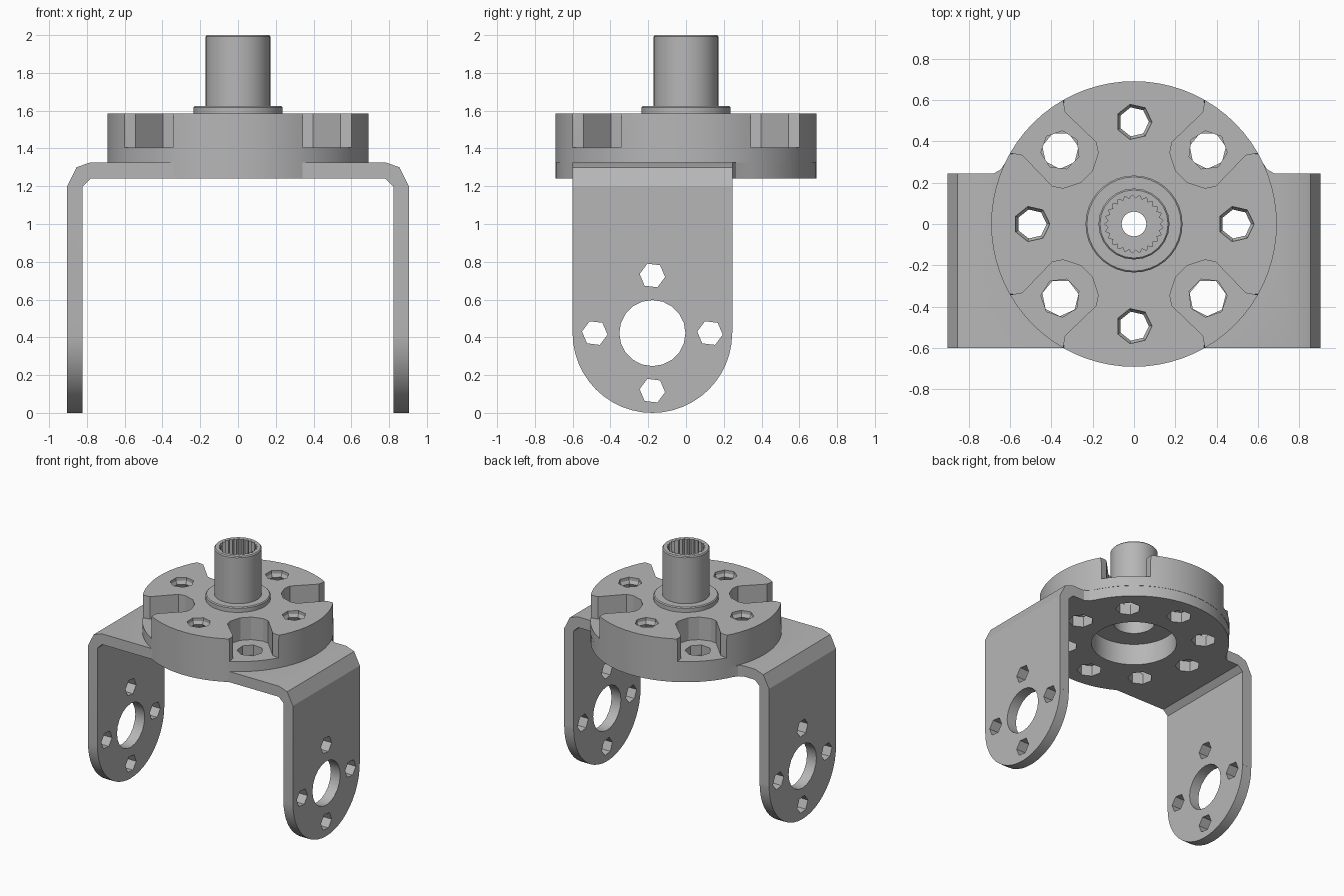
import bpy
import bmesh
from math import cos, sin, pi, radians

old = bpy.data.objects.get("Cube")
if old:
    bpy.data.objects.remove(old, do_unlink=True)

metal = bpy.data.materials.new("grey_metal")
metal.use_nodes = True
colour = (0.47, 0.47, 0.47, 1)
metal.diffuse_color = colour
metal.node_tree.nodes["Principled BSDF"].inputs["Base Color"].default_value = colour


def finish(bm, name):
    bmesh.ops.remove_doubles(bm, verts=bm.verts, dist=1e-5)
    bmesh.ops.recalc_face_normals(bm, faces=bm.faces)
    mesh = bpy.data.meshes.new(name)
    bm.to_mesh(mesh)
    bm.free()
    mesh.materials.append(metal)
    obj = bpy.data.objects.new(name, mesh)
    bpy.context.collection.objects.link(obj)
    return obj


def ring(r, n, u=0, v=0, phase=0.0):
    return [(u + r * cos(phase + 2 * pi * i / n), v + r * sin(phase + 2 * pi * i / n))
            for i in range(n)]


def prism(name, pts, axis, lo, hi, low_pts=None):
    """Extrude an outline along an axis, optionally with a different low outline."""
    place = {"x": lambda u, v, w: (w, u, v),
             "y": lambda u, v, w: (u, w, v),
             "z": lambda u, v, w: (u, v, w)}[axis]
    bm = bmesh.new()
    a = [bm.verts.new(place(u, v, lo)) for u, v in (low_pts or pts)]
    b = [bm.verts.new(place(u, v, hi)) for u, v in pts]
    bm.faces.new(a)
    bm.faces.new(b)
    for i in range(len(a)):
        j = (i + 1) % len(a)
        quad = bm.faces.new((a[i], a[j], b[j], b[i]))
        if low_pts:
            bmesh.ops.triangulate(bm, faces=[quad])
    return finish(bm, name)


def lathe(name, profile, n, x=0, y=0):
    """Spin a closed (radius, height) profile about a vertical axis."""
    bm = bmesh.new()
    verts = [bm.verts.new((r, 0, z)) for r, z in profile]
    edges = [bm.edges.new((verts[i - 1], verts[i])) for i in range(len(verts))]
    bmesh.ops.spin(bm, geom=verts + edges, cent=(0, 0, 0), axis=(0, 0, 1),
                   angle=2 * pi, steps=n)
    bmesh.ops.translate(bm, verts=bm.verts, vec=(x, y, 0))
    return finish(bm, name)


def combine(target, tool, operation="DIFFERENCE"):
    mod = target.modifiers.new("shape", "BOOLEAN")
    mod.operation = operation
    mod.solver = "EXACT"
    mod.object = tool
    bpy.context.view_layer.objects.active = target
    bpy.ops.object.modifier_apply(modifier=mod.name)
    bpy.data.objects.remove(tool, do_unlink=True)


# Bent bracket: folded strip with rounded arm ends
half = [(0.905, 0), (0.905, 1.2), (0.855, 1.3), (0.785, 1.325)]
inner = [(0.78, 1.24), (0.822, 1.2), (0.822, 0)]
strip = half + [(-x, z) for x, z in reversed(half)]
strip += [(-x, z) for x, z in reversed(inner)] + inner
bracket = prism("bracket", strip, "y", -0.6, 0.245)

ARM_Y, ARM_Z, ARM_R = -0.178, 0.4225, 0.4225
arc = [(ARM_Y + ARM_R * cos(pi + pi * i / 24), ARM_Z + ARM_R * sin(pi + pi * i / 24))
       for i in range(25)]
side = arc + [(0.3, 0.43), (0.3, 1.5), (-0.7, 1.5), (-0.7, 0.43)]
combine(bracket, prism("arm_outline", side, "x", -1, 1), "INTERSECT")

# Round mounting plate merged into the bracket top, with small corner fillets
combine(bracket, prism("plate", ring(0.69, 72), "z", 1.24, 1.325), "UNION")
for s in (-1, 1):
    fillet = [(s * 0.5, 0.2), (s * 0.68, 0.2), (s * 0.68, 0.245),
              (s * 0.645, 0.265), (s * 0.61, 0.32), (s * 0.5, 0.32)]
    combine(bracket, prism("fillet", fillet, "z", 1.24, 1.325), "UNION")

# Arm holes: large bearing opening and four screw holes
combine(bracket, prism("arm_bore", ring(0.175, 20, ARM_Y, ARM_Z), "x", -1, 1))
for u, v in ring(0.305, 4, ARM_Y, ARM_Z):
    combine(bracket, prism("arm_screw", ring(0.068, 6, u, v, -0.12), "x", -1, 1))

# Plate holes
combine(bracket, prism("plate_bore", ring(0.31, 32), "z", 1.1, 1.5))
for i, (x, y) in enumerate(ring(0.505, 8)):
    combine(bracket, prism("plate_screw", ring(0.09, 7, x, y, 0.2), "z", 1.1, 1.5))

# Hub disc with stepped recess underneath
hub = lathe("hub_disc", [(0.31, 1.325), (0.692, 1.325), (0.692, 1.585),
                         (0.15, 1.585), (0.15, 1.41), (0.31, 1.41)], 72)


def pocket_outline(flare):
    upper = [(0.325, 0.04), (0.366, 0.12), (0.41, 0.15), (0.62, 0.146), (0.74, flare)]
    outline = upper + [(r, -t) for r, t in reversed(upper)]
    return outline


def turned(pts, a):
    return [(u * cos(a) - v * sin(a), u * sin(a) + v * cos(a)) for u, v in pts]


# Threaded hole profile
thread = [(0, 1.29), (0.072, 1.29)]
for i in range(5):
    z = 1.325 + 0.05 * i
    thread += [(0.072, z + 0.012), (0.087, z + 0.035)]
thread += [(0.087, 1.65), (0, 1.65)]

for i in range(4):
    # Open rim pocket with a through hole
    a = radians(45 + 90 * i)
    combine(hub, prism("pocket", turned(pocket_outline(0.27), a), "z", 1.405, 1.585 + 0.05,
                       turned(pocket_outline(0.23), a)))
    x, y = 0.505 * cos(a), 0.505 * sin(a)
    combine(hub, prism("pocket_hole", ring(0.095, 7, x, y, a), "z", 1.2, 1.5))
    # Threaded hole between pockets
    b = radians(90 * i)
    combine(hub, lathe("thread_cut", thread, 7, 0.495 * cos(b), 0.495 * sin(b)))

# Collar and splined hollow shaft
collar = lathe("shaft_collar", [(0.15, 1.57), (0.235, 1.57), (0.235, 1.618),
                                (0.228, 1.625), (0.15, 1.625)], 36)
shaft = lathe("splined_shaft", [(0.06, 1.55), (0.172, 1.55), (0.172, 1.992),
                                (0.165, 2.0), (0.06, 2.0)], 24)
TEETH = 25
spline = []
for i in range(TEETH * 2):
    r = 0.142 if i % 2 else 0.124
    spline.append((r * cos(pi * i / TEETH), r * sin(pi * i / TEETH)))
combine(shaft, prism("spline_cut", spline, "z", 1.68, 2.1))

# Smooth round walls, crisp edges
for obj in (bracket, hub, collar, shaft):
    bpy.ops.object.select_all(action="DESELECT")
    obj.select_set(True)
    bpy.context.view_layer.objects.active = obj
    bpy.ops.object.shade_smooth_by_angle(angle=radians(25))
